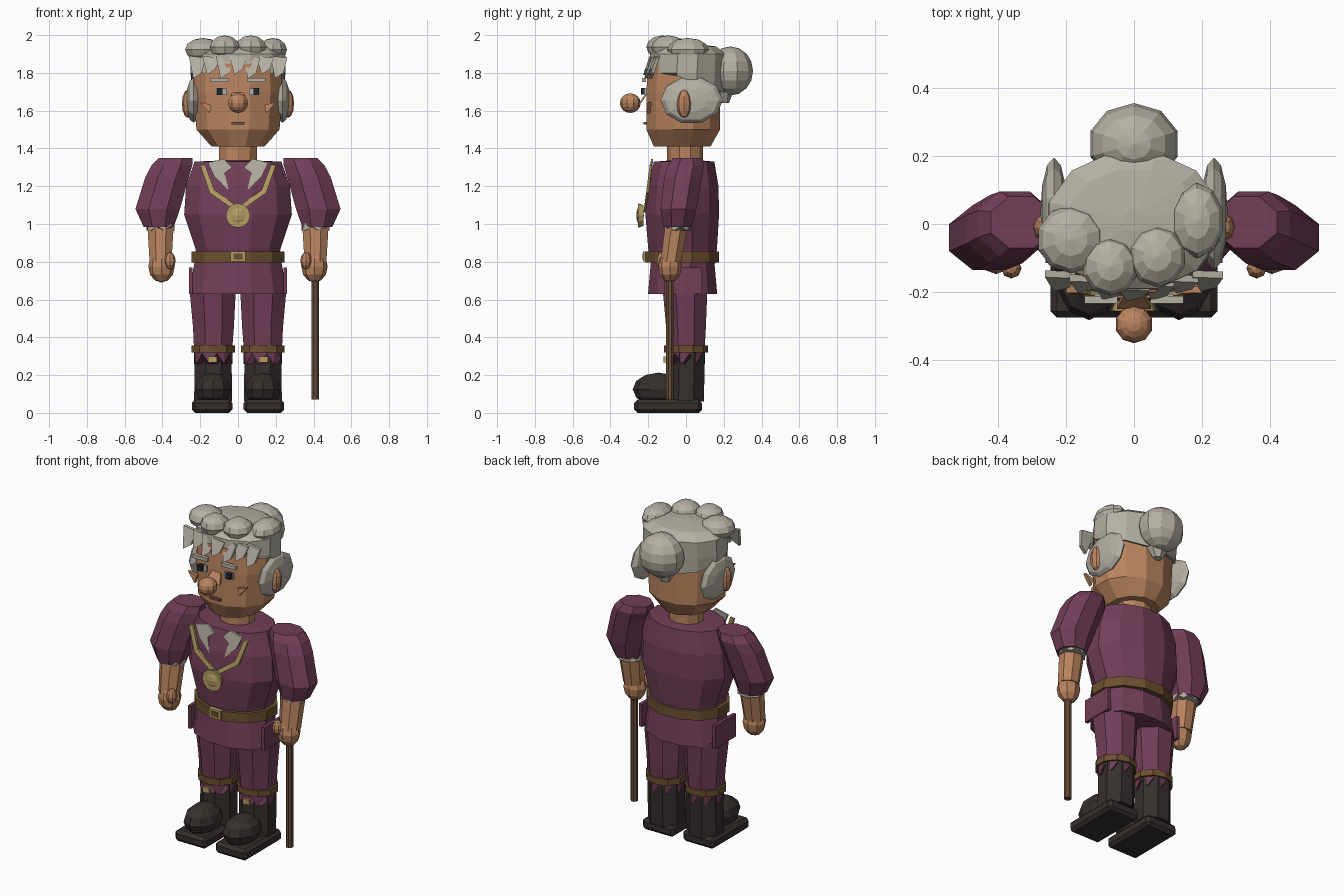
import bpy, bmesh, math
from mathutils import Matrix, Vector

cube = bpy.data.objects.get("Cube")
if cube:
    bpy.data.objects.remove(cube, do_unlink=True)


def material(name, red, green, blue):
    # Convert display values to linear
    linear = [((c / 255 + 0.055) / 1.055) ** 2.4 for c in (red, green, blue)] + [1]
    mat = bpy.data.materials.new(name)
    mat.use_nodes = True
    mat.diffuse_color = linear
    mat.node_tree.nodes["Principled BSDF"].inputs["Base Color"].default_value = linear
    return mat


skin = material("warm skin", 186, 132, 95)
grey = material("grey hair", 181, 176, 164)
plum = material("plum cloth", 114, 62, 88)
black = material("boot leather", 54, 47, 45)
brown = material("belt leather", 108, 80, 48)
gold = material("old gold", 180, 158, 98)
wood = material("cane wood", 104, 77, 56)
dark = material("dark eye", 35, 38, 42)
white = material("eye white", 170, 178, 185)
lip = material("lip brown", 120, 78, 62)


def finish(name, bm, mat):
    bmesh.ops.recalc_face_normals(bm, faces=bm.faces)
    mesh = bpy.data.meshes.new(name)
    bm.to_mesh(mesh)
    bm.free()
    mesh.materials.append(mat)
    obj = bpy.data.objects.new(name, mesh)
    bpy.context.collection.objects.link(obj)
    return obj


def loft(name, rings, mat, sides=12, zigzag=0, tilt=0):
    """Skin rings of (x, y, z, half width, half depth); zigzag cuts the first ring."""
    bm = bmesh.new()
    grow = 1 / math.cos(math.pi / sides)
    loops = []
    for level, (x, y, z, rx, ry) in enumerate(rings):
        loop = []
        for i in range(sides):
            a = math.tau * (i + 0.5) / sides
            drop = zigzag * (i % 2) if level == 0 else 0
            dy = math.sin(a) * ry * grow
            lean = tilt * dy if level == 0 else 0
            loop.append(bm.verts.new((x + math.cos(a) * rx * grow, y + dy, z - drop - lean)))
        loops.append(loop)
    for low, high in zip(loops, loops[1:]):
        for i in range(sides):
            j = (i + 1) % sides
            bm.faces.new((low[i], low[j], high[j], high[i]))
    bm.faces.new(loops[0])
    bm.faces.new(loops[-1])
    return finish(name, bm, mat)


def ball(name, centre, radii, mat, segments=10, rings=6, sideways=False):
    bm = bmesh.new()
    bmesh.ops.create_uvsphere(bm, u_segments=segments, v_segments=rings, radius=1)
    if sideways:
        bm.transform(Matrix.Rotation(math.pi / 2, 4, "Y"))
    bm.transform(Matrix.Translation(centre) @ Matrix.Diagonal((*radii, 1)))
    return finish(name, bm, mat)


def box(name, centre, size, mat, bevel=0):
    bm = bmesh.new()
    bmesh.ops.create_cube(bm, size=1)
    bm.transform(Matrix.Translation(centre) @ Matrix.Diagonal((*size, 1)))
    obj = finish(name, bm, mat)
    if bevel:
        mod = obj.modifiers.new("Bevel", "BEVEL")
        mod.width = bevel
        mod.segments = 1
    return obj


def plate(name, points, y, mat, thick=0.012, lean=0):
    """Extrude an outline in x and z; lean moves the top backward."""
    bm = bmesh.new()
    base = points[0][1]
    face = bm.faces.new([bm.verts.new((x, y + lean * (z - base), z)) for x, z in points])
    new = bmesh.ops.extrude_face_region(bm, geom=[face])["geom"]
    verts = [v for v in new if isinstance(v, bmesh.types.BMVert)]
    bmesh.ops.translate(bm, verts=verts, vec=Vector((0, thick, 0)))
    return finish(name, bm, mat)


# Head and neck
loft("head", [(0, -.02, 1.41, .14, .15), (0, -.015, 1.5, .22, .195),
              (0, -.015, 1.7, .235, .195), (0, -.01, 1.85, .23, .19)], skin)
loft("neck", [(0, -.005, 1.3, .1, .09), (0, -.005, 1.42, .1, .09)], skin, 10)

# Face
ball("nose", (0, -.295, 1.64), (.056, .055, .052), skin, 10, 8)
plate("nose_bridge", [(-.05, 1.64), (.05, 1.64), (.025, 1.71), (-.025, 1.71)], -.25, skin, .012, .7)
box("mouth", (0, -.217, 1.533), (.07, .016, .014), lip)

# Hair
loft("hair_cap", [(0, .005, 1.765, .245, .195), (0, .005, 1.8, .252, .2),
                  (0, .01, 1.9, .25, .2), (0, .01, 1.94, .19, .15),
                  (0, .01, 1.955, .03, .03)], grey, 12, 0, .35)
ball("hair_bun", (0, .235, 1.81), (.135, .12, .13), grey, 10, 8)
loft("bun_tail", [(0, .205, 1.64, .025, .02), (0, .2, 1.76, .09, .06)], grey, 6)
curls = [(-.185, -.045, .1, .1), (-.07, -.125, .082, .085),
         (.068, -.095, .085, .09), (.185, .01, .078, .11)]
for i, (x, y, rx, ry) in enumerate(curls):
    ball(f"hair_curl_{i}", (x, y, 1.945 - abs(x) * .12), (rx, ry, .062), grey)
for i in range(7):
    x = (i - 3) * .072
    tip = 1.77 + .02 * (i % 2)
    front = -.222 + abs(i - 3) * .012
    plate(f"fringe_{i}", [(x - .045, 1.89), (x + .045, 1.88), (x + .025, tip + .03),
                          (x - .02, tip)], front + .03, grey, .02, .35)

# Torso, belt and skirt
loft("tunic", [(0, -.015, .79, .215, .17), (0, -.018, .87, .225, .182),
               (0, -.02, 1.05, .285, .195), (0, -.015, 1.2, .275, .187),
               (0, -.01, 1.33, .23, .16), (0, -.005, 1.335, .12, .1)], plum)
loft("belt", [(0, -.02, .795, .245, .195), (0, -.02, .855, .245, .195)], brown)
box("belt_buckle", (0, -.217, .828), (.078, .02, .055), gold)
box("buckle_hole", (0, -.228, .828), (.045, .006, .03), brown)
loft("skirt", [(0, -.018, .63, .26, .183), (0, -.018, .8, .23, .168)], plum)

# Medallion and chain
bm = bmesh.new()
bmesh.ops.create_cone(bm, segments=12, radius1=.055, radius2=.065, depth=.03, cap_ends=True)
bm.transform(Matrix.Translation((0, -.24, 1.045)) @ Matrix.Rotation(math.pi / 2, 4, "X"))
finish("medallion", bm, gold)
ball("medallion_boss", (0, -.243, 1.045), (.05, .02, .05), gold, 12, 6)

for s, side in ((1, "left"), (-1, "right")):
    def flip(points):
        return [(s * x, z) for x, z in points]

    # Face details
    box(f"{side}_eye_white", (s * .088, -.213, 1.7), (.055, .014, .036), white)
    box(f"{side}_pupil", (s * .097, -.226, 1.703), (.03, .024, .036), dark)
    box(f"{side}_brow", (s * .097, -.222, 1.763), (.098, .022, .022), grey)
    plate(f"{side}_cheek_fold", flip([(.15, 1.585), (.2, 1.645), (.14, 1.63)]), -.208, skin, .02, .1)

    # Ear and hair around it
    ball(f"{side}_side_hair", (s * .235, .03, 1.655), (.04, .165, .125), grey, 10, 6, True)
    ball(f"{side}_ear", (s * .265, -.01, 1.637), (.032, .04, .075), skin, 8, 6)

    # Collar and chain
    plate(f"{side}_collar", flip([(.05, 1.18), (.125, 1.25), (.16, 1.325), (.075, 1.345),
                                  (.03, 1.3), (.07, 1.27)]), -.205, grey, .012, .12)
    plate(f"{side}_chain", flip([(0, 1.06), (.15, 1.165), (.2, 1.31), (.175, 1.315),
                                 (.125, 1.18), (0, 1.09)]), -.225, gold, .014, .13)

    # Arm
    loft(f"{side}_sleeve", [(s * .42, -.045, .985, .08, .075), (s * .425, -.04, 1.08, .118, .095),
                            (s * .375, -.015, 1.25, .115, .1), (s * .35, 0, 1.31, .108, .095),
                            (s * .33, .005, 1.35, .09, .075)], plum, 8)
    loft(f"{side}_cuff", [(s * .41, -.045, .99, .074, .07), (s * .41, -.045, 1.01, .075, .07)],
         grey, 12, .025)
    loft(f"{side}_forearm", [(s * .41, -.08, .8, .058, .055), (s * .41, -.05, 1, .07, .06)], skin, 8)
    ball(f"{side}_hand", (s * .405, -.085, .775), (.07, .062, .085), skin, 8, 6)
    ball(f"{side}_thumb", (s * .36, -.13, .805), (.03, .03, .045), skin, 8, 6)

    # Leg
    x = s * .132
    box(f"{side}_skirt_flap", (s * .25, -.015, .7), (.02, .2, .14), plum)
    loft(f"{side}_trouser", [(x, 0, .32, .1, .098), (s * .13, 0, .45, .108, .105),
                             (s * .134, -.005, .65, .122, .118)], plum, 8)
    loft(f"{side}_hem", [(x, 0, .315, .102, .1), (x, 0, .345, .102, .1)], plum, 16, .055)
    loft(f"{side}_knee_band", [(x, 0, .32, .115, .11), (x, 0, .358, .115, .11)], brown, 10)
    box(f"{side}_hem_buckle", (s * .135, -.112, .283), (.045, .014, .032), gold)

    # Boot
    loft(f"{side}_boot_shaft", [(x, 0, .06, .1, .095), (x, .005, .335, .098, .095)], black, 8)
    ball(f"{side}_boot_toe", (x, -.145, .125), (.1, .137, .088), black, 10, 6)
    box(f"{side}_sole", (s * .137, -.095, .035), (.215, .36, .07), black, .018)

# Walking cane
loft("cane", [(.41, -.085, .07, .02, .02), (.41, -.085, .76, .02, .02)], wood, 8)
